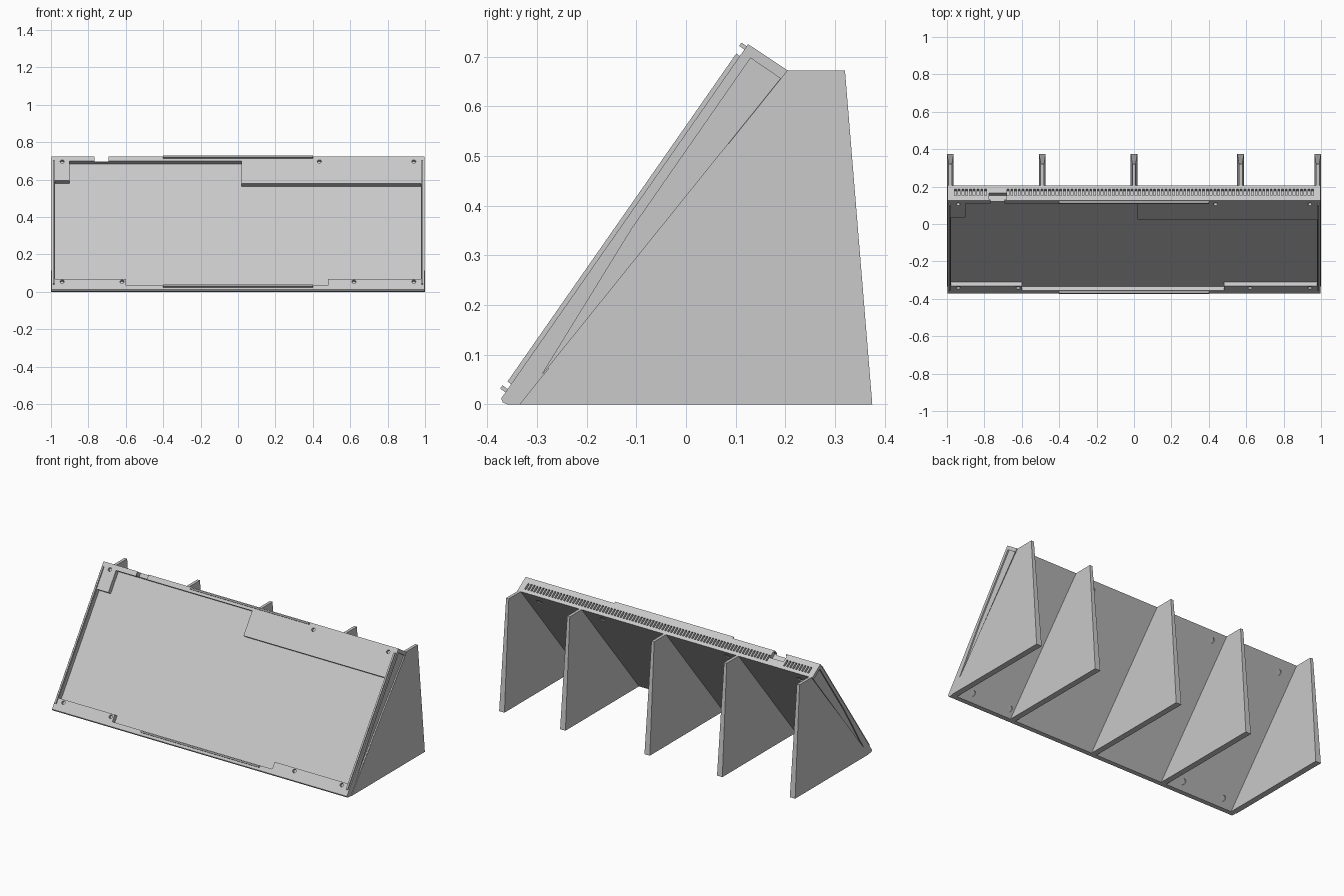
import bpy, bmesh, math
from mathutils import Vector, Matrix

if "Cube" in bpy.data.objects:
    bpy.data.objects.remove(bpy.data.objects["Cube"])

grey = bpy.data.materials.new("light_grey")
grey.diffuse_color = (0.58, 0.58, 0.58, 1)
grey.use_nodes = True
grey.node_tree.nodes["Principled BSDF"].inputs["Base Color"].default_value = grey.diffuse_color

# Panel frame: t runs up the slope, d points out of the sloped front
O = Vector((0, -0.372, 0.012))
T = Vector((0, 0.572, 0.820)).normalized()
N = Vector((0, -T.z, T.y))


def P(x, t, d):
    return Vector((x, 0, 0)) + O + T * t + N * d


def add_prism(bm, a, b):
    """Close two matching rings of points into a solid."""
    va = [bm.verts.new(p) for p in a]
    vb = [bm.verts.new(p) for p in b]
    bm.faces.new(va)
    bm.faces.new(vb[::-1])
    k = len(va)
    for i in range(k):
        bm.faces.new((va[i], vb[i], vb[(i + 1) % k], va[(i + 1) % k]))


def box(bm, x0, x1, t0, t1, d0, d1):
    ring = [(x0, t0), (x1, t0), (x1, t1), (x0, t1)]
    add_prism(bm, [P(x, t, d0) for x, t in ring], [P(x, t, d1) for x, t in ring])


def disc(bm, x, t, r, d0, d1, n=16):
    ring = [(x + r * math.cos(2 * math.pi * i / n), t + r * math.sin(2 * math.pi * i / n)) for i in range(n)]
    add_prism(bm, [P(a, b, d0) for a, b in ring], [P(a, b, d1) for a, b in ring])


def finish(bm, name):
    bmesh.ops.recalc_face_normals(bm, faces=bm.faces)
    me = bpy.data.meshes.new(name)
    bm.to_mesh(me)
    bm.free()
    me.materials.append(grey)
    ob = bpy.data.objects.new(name, me)
    bpy.context.collection.objects.link(ob)
    return ob


def cut(target, bm):
    cutter = finish(bm, "cutter")
    mod = target.modifiers.new("cut", 'BOOLEAN')
    mod.operation = 'DIFFERENCE'
    mod.solver = 'EXACT'
    mod.object = cutter
    bpy.context.view_layer.objects.active = target
    bpy.ops.object.modifier_apply(modifier=mod.name)
    bpy.data.objects.remove(cutter)


# Wedge-shaped case
profile = [(-0.372, 0.012), (0.125, 0.725), (0.205, 0.672), (-0.335, 0), (-0.36, 0), (-0.369, 0.004)]
bm = bmesh.new()
add_prism(bm, [Vector((-0.996, y, z)) for y, z in profile], [Vector((0.996, y, z)) for y, z in profile])
case = finish(bm, "case")

# Stepped recess in the front
outline = [(-0.978, 0.07), (-0.6, 0.07), (-0.6, 0.028), (0.48, 0.028), (0.48, 0.07), (0.978, 0.07),
           (0.978, 0.693), (0.02, 0.693), (0.02, 0.84), (-0.9, 0.84), (-0.9, 0.71), (-0.978, 0.71)]
bm = bmesh.new()
add_prism(bm, [P(x, t, -0.028) for x, t in outline], [P(x, t, 0.03) for x, t in outline])
cut(case, bm)

# Row of vent slots along the top edge
bm = bmesh.new()
for i in range(96):
    x = -0.955 + i * 1.91 / 95
    if not -0.78 < x < -0.68:
        box(bm, x - 0.005, x + 0.005, 0.853, 0.9, -0.074, -0.034)
cut(case, bm)

# Connector notch with opening in the top
bm = bmesh.new()
box(bm, -0.766, -0.692, 0.765, 0.9, -0.012, 0.03)
cut(case, bm)
bm = bmesh.new()
box(bm, -0.775, -0.683, 0.845, 0.9, -0.05, -0.006)
cut(case, bm)

# Front screw holes
bm = bmesh.new()
for x, z in [(-0.94, 0.055), (-0.62, 0.055), (0.62, 0.055), (0.94, 0.055),
             (-0.94, 0.697), (-0.67, 0.66), (0.435, 0.697), (0.94, 0.697)]:
    disc(bm, x, (z - 0.012) / 0.82, 0.011, -0.015, 0.03)
cut(case, bm)

# Rear screw holes
bm = bmesh.new()
for x, t in [(-0.88, 0.06), (-0.6, 0.06), (0.62, 0.06), (0.88, 0.06),
             (-0.88, 0.8), (-0.4, 0.82), (0.44, 0.82), (0.88, 0.8)]:
    back = -0.037 - 0.068 * t
    disc(bm, x, t, 0.018, back - 0.03, back + 0.006)
cut(case, bm)

# Shallow inset in both ends
side = [(0.13, 0.697), (0.19, 0.656), (-0.29, 0.06), (-0.11, 0.352)]
for s in (-1, 1):
    bm = bmesh.new()
    add_prism(bm, [Vector((s * 0.988, y, z)) for y, z in side], [Vector((s * 1.05, y, z)) for y, z in side])
    cut(case, bm)

# Thin raised rails down both ends of the front
for s, name in ((-1, "left_rail"), (1, "right_rail")):
    bm = bmesh.new()
    box(bm, s * 0.98, s * 0.99, 0.035, 0.84, -0.005, 0.009)
    finish(bm, name)

# Long narrow lips at top and bottom of the front
for t, name in ((0.019, "bottom_lip"), (0.860, "top_lip")):
    bm = bmesh.new()
    box(bm, -0.4, 0.4, t - 0.004, t + 0.004, -0.005, 0.013)
    finish(bm, name)

# Support fins, thicker at the foot than at the top
for i, x in enumerate((-0.982, -0.49, 0, 0.57, 0.982)):
    rings = []
    for s in (-1, 1):
        w, n = s * 0.018, s * 0.009
        rings.append([Vector((x + w, -0.335, 0)), Vector((x + w, 0.375, 0)),
                      Vector((x + n, 0.32, 0.672)), Vector((x + n, 0.205, 0.672))])
    bm = bmesh.new()
    add_prism(bm, *rings)
    bmesh.ops.triangulate(bm, faces=bm.faces)
    finish(bm, "support_fin_%d" % (i + 1))
